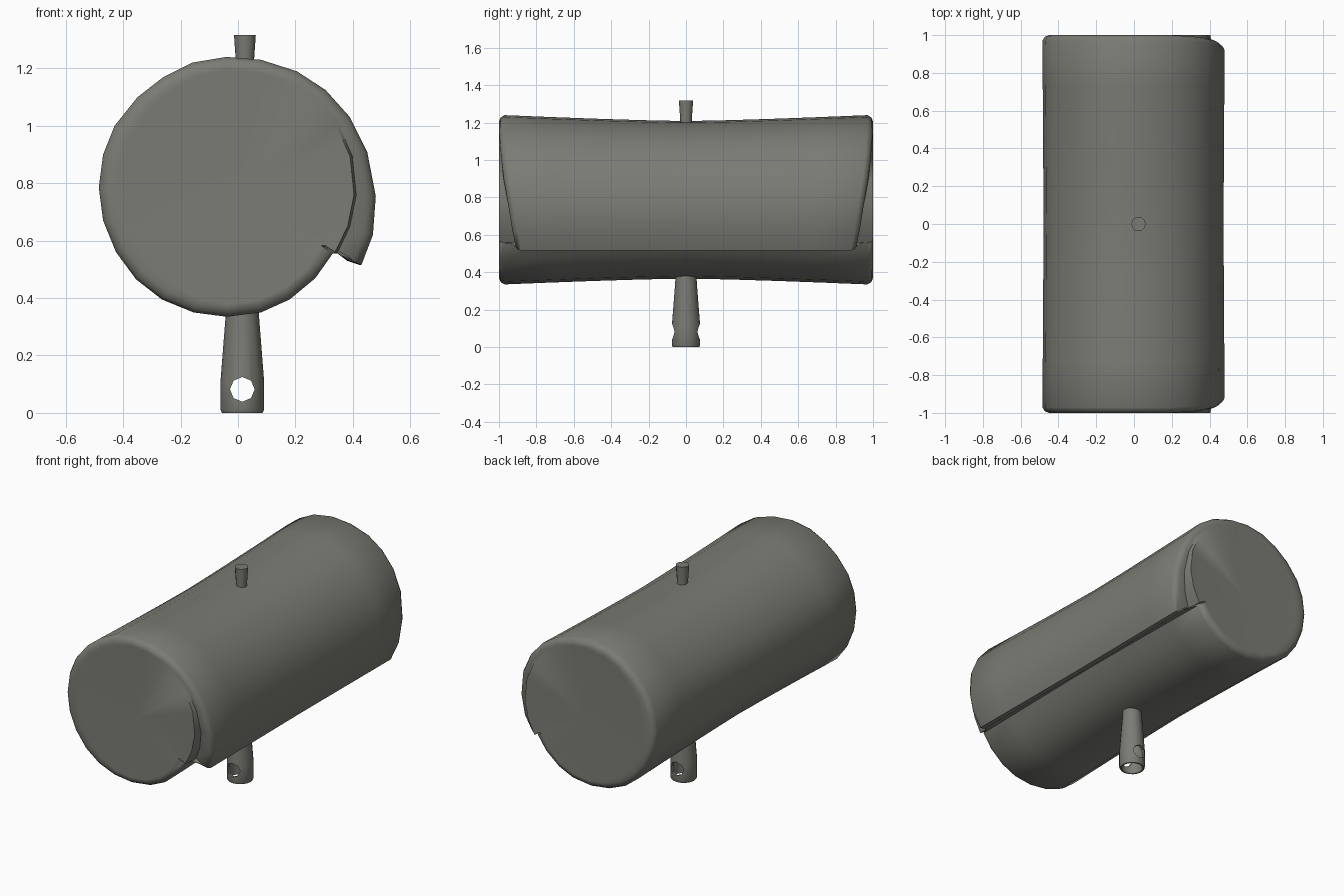
import bpy, bmesh, math

if "Cube" in bpy.data.objects:
    bpy.data.objects.remove(bpy.data.objects["Cube"])

steel = bpy.data.materials.new("warm grey")
steel.diffuse_color = (0.2, 0.2, 0.178, 1)
steel.use_nodes = True
steel.node_tree.nodes["Principled BSDF"].inputs["Base Color"].default_value = steel.diffuse_color


def finish(name, bm, angle=50):
    bmesh.ops.recalc_face_normals(bm, faces=bm.faces)
    me = bpy.data.meshes.new(name)
    bm.to_mesh(me)
    bm.free()
    ob = bpy.data.objects.new(name, me)
    bpy.context.collection.objects.link(ob)
    me.materials.append(steel)
    bpy.ops.object.select_all(action='DESELECT')
    ob.select_set(True)
    bpy.context.view_layer.objects.active = ob
    bpy.ops.object.shade_smooth_by_angle(angle=math.radians(angle))
    return ob


def loft(bm, rings):
    n = len(rings[0])
    for a, b in zip(rings, rings[1:]):
        for i in range(n):
            j = (i + 1) % n
            bm.faces.new((a[i], a[j], b[j], b[i]))


def lathe(name, profile, x, sides):
    bm = bmesh.new()
    rings = [[bm.verts.new((x + r * math.cos(2 * math.pi * i / sides),
                            r * math.sin(2 * math.pi * i / sides), z))
              for i in range(sides)] for r, z in profile]
    loft(bm, rings)
    bm.faces.new(rings[0])
    bm.faces.new(rings[-1])
    return finish(name, bm)


# Rolled drum: outline (x, z, half length), from the flap lip around to the notch
outline = [(0.43, 0.515, 0.91), (0.47, 0.62, 0.93), (0.48, 0.755, 0.95),
           (0.45, 0.91, 0.975), (0.39, 1.03, 0.988), (0.305, 1.125, 0.995),
           (0.205, 1.19, 1), (0.08, 1.23, 1), (-0.04, 1.24, 1), (-0.16, 1.22, 1),
           (-0.26, 1.17, 1), (-0.35, 1.1, 1), (-0.43, 1.0, 1), (-0.47, 0.9, 1),
           (-0.485, 0.785, 1), (-0.47, 0.67, 1), (-0.425, 0.56, 1),
           (-0.355, 0.465, 1), (-0.265, 0.395, 1), (-0.155, 0.35, 1),
           (-0.04, 0.335, 1), (0.08, 0.35, 1), (0.18, 0.395, 1), (0.27, 0.47, 1),
           (0.33, 0.555, 1), (0.35, 0.556, 0.96), (0.385, 0.53, 0.92)]
CZ = 0.785
lip = {0, 1, 25, 26}
bm = bmesh.new()


def inset(p, radius):
    k = radius / math.hypot(p[0], p[1] - CZ)
    return p[0] * k, CZ + (p[1] - CZ) * k


def end_rings(side):
    rings = [[], [], [], [], []]
    for p in outline:
        r, Y = math.hypot(p[0], p[1] - CZ), p[2]
        disc = min(0.405, r - 0.05)
        steps = [(r, Y - 0.03), (r - 0.012, Y - 0.009), (r - 0.035, Y),
                 (disc + 0.008, Y), (disc, 1.0)]
        for ring, (rad, y) in zip(rings, steps):
            x, z = inset(p, rad)
            ring.append(bm.verts.new((x, side * y, z)))
    return rings


front, back = end_rings(-1), end_rings(1)
middle = []
for t in (-0.75, -0.5, -0.25, 0, 0.25, 0.5, 0.75):
    waist = 1 - abs(t) ** 1.3
    ring = []
    for i, (x, z, Y) in enumerate(outline):
        s = 1 if i in lip else 1 - 0.07 * waist
        ring.append(bm.verts.new((x * (1 - 0.012 * waist), t * (Y - 0.03),
                                  CZ + (z - CZ) * s)))
    middle.append(ring)
loft(bm, front[::-1] + middle + back)
for ring, side in ((front[-1], -1), (back[-1], 1)):
    hub = bm.verts.new((0, side * 0.985, 0.755))
    for i in range(len(ring)):
        bm.faces.new((ring[i], ring[(i + 1) % len(ring)], hub))
finish("rolled_drum", bm)

# Hollow post below, with a cross hole
post = lathe("socket_post", [(0.055, 0.3), (0.06, 0.12), (0.062, 0.0), (0.071, 0.0),
                             (0.076, 0.012), (0.076, 0.11), (0.058, 0.34),
                             (0.055, 0.42)], 0.015, 16)
bpy.ops.mesh.primitive_cylinder_add(vertices=8, radius=0.043, depth=0.4,
                                    location=(0.015, 0, 0.082),
                                    rotation=(math.pi / 2, 0, 0))
cutter = bpy.context.object
cutter.name = "hole_cutter"
cutter.hide_render = True
mod = post.modifiers.new("cross_hole", 'BOOLEAN')
mod.operation = 'DIFFERENCE'
mod.solver = 'EXACT'
mod.object = cutter
bpy.context.view_layer.objects.active = post
bpy.ops.object.modifier_apply(modifier=mod.name)
bpy.data.objects.remove(cutter)

# Small peg on top
lathe("top_peg", [(0.03, 1.15), (0.032, 1.23), (0.038, 1.317)], 0.024, 12)
